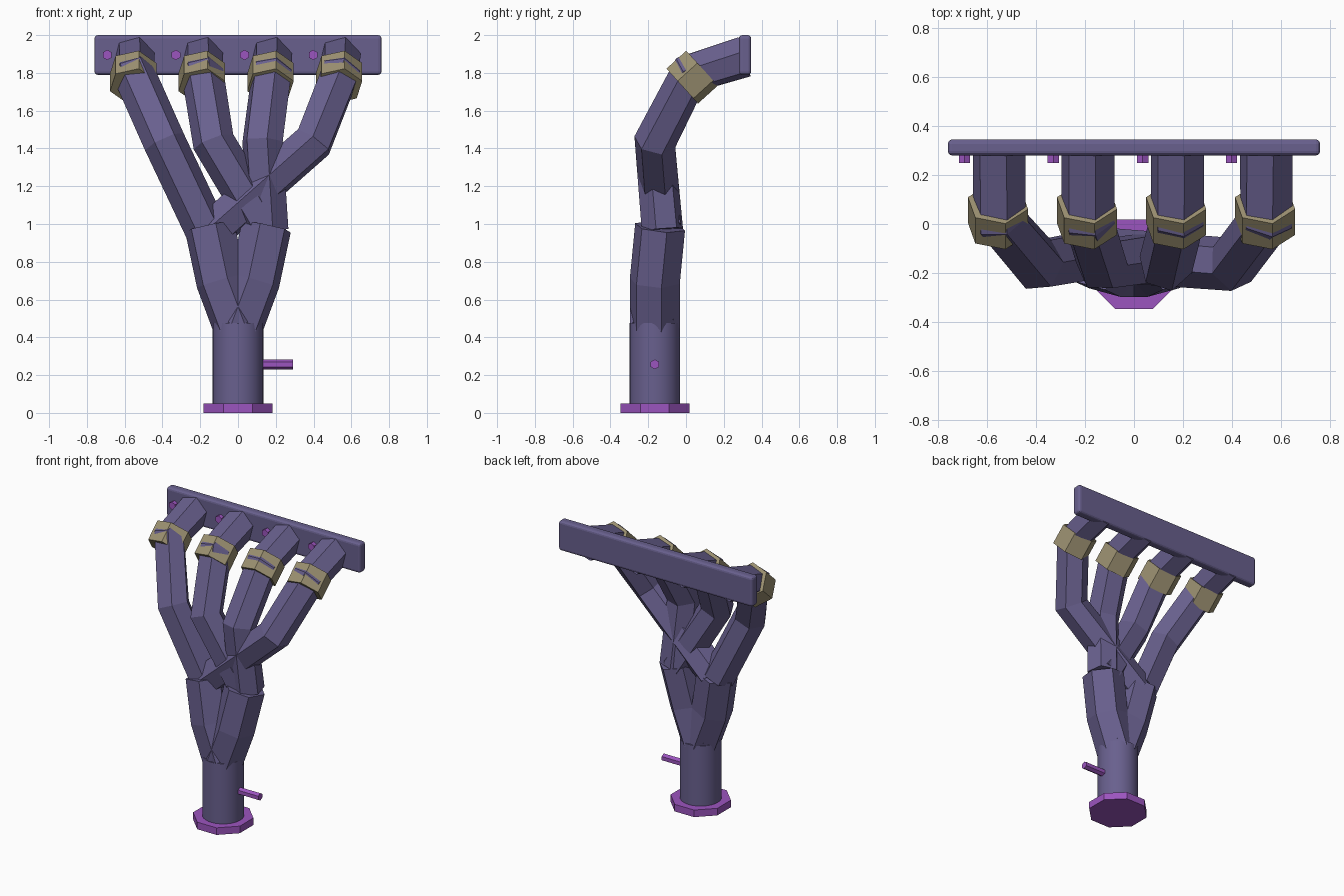
import bpy, bmesh, math
from mathutils import Vector, Matrix

cube = bpy.data.objects.get("Cube")
if cube:
    bpy.data.objects.remove(cube, do_unlink=True)


def material(name, rgb):
    m = bpy.data.materials.new(name)
    m.use_nodes = True
    m.diffuse_color = (*rgb, 1)
    m.node_tree.nodes["Principled BSDF"].inputs["Base Color"].default_value = (*rgb, 1)
    return m


STEEL = material("violet grey steel", (0.14, 0.117, 0.27))
BRASS = material("dull brass", (0.34, 0.29, 0.17))
PURPLE = material("bright purple", (0.33, 0.09, 0.52))


def add_object(name, bm, mat):
    bmesh.ops.recalc_face_normals(bm, faces=bm.faces)
    mesh = bpy.data.meshes.new(name)
    bm.to_mesh(mesh)
    bm.free()
    mesh.materials.append(mat)
    obj = bpy.data.objects.new(name, mesh)
    bpy.context.collection.objects.link(obj)
    return obj


def tube(name, path, radius, mat, sides=6, twist=0.0):
    """Sweep a regular polygon along a path, turning its frame with each bend."""
    pts = [Vector(p) for p in path]
    dirs = [(b - a).normalized() for a, b in zip(pts, pts[1:])]
    tangents = [dirs[0]] + [(a + b).normalized() for a, b in zip(dirs, dirs[1:])] + [dirs[-1]]
    t = tangents[0]
    up = Vector((0, 0, 1)) if abs(t.z) < 0.9 else Vector((0, -1, 0))
    normal = (up - t * up.dot(t)).normalized()
    normal = Matrix.Rotation(math.radians(twist), 3, t) @ normal
    bm = bmesh.new()
    rings = []
    for i, (p, t) in enumerate(zip(pts, tangents)):
        if i:
            normal = tangents[i - 1].rotation_difference(t) @ normal
        rings.append([bm.verts.new(p + Matrix.Rotation(math.tau * k / sides, 3, t) @ normal * radius)
                      for k in range(sides)])
    for a, b in zip(rings, rings[1:]):
        for k in range(sides):
            j = (k + 1) % sides
            bm.faces.new((a[k], a[j], b[j], b[k]))
    bm.faces.new(rings[0])
    bm.faces.new(rings[-1])
    return add_object(name, bm, mat)


# Head flange: long plate with softened edges
bm = bmesh.new()
bmesh.ops.create_cube(bm, size=1)
bmesh.ops.scale(bm, vec=(1.52, 0.065, 0.21), verts=bm.verts)
bmesh.ops.translate(bm, vec=(0, 0.3125, 1.895), verts=bm.verts)
bmesh.ops.bevel(bm, geom=bm.edges[:], offset=0.018, segments=3, affect='EDGES', profile=0.5)
add_object("head_flange", bm, STEEL)

# Four runners; the outer pair joins on one side, the inner pair on the other
ports = (-0.55, -0.187, 0.177, 0.54)
bends = (-0.39, -0.13, 0.13, 0.40)
ends = (-0.17, 0.15, 0.16, -0.13)
for n, (port, bend, end) in enumerate(zip(ports, bends, ends), 1):
    tube(f"runner_{n}", [(port, 0.31, 1.885), (port, 0.02, 1.795),
                         (bend, -0.165, 1.435), (end, -0.125, 0.97)], 0.112, STEEL, twist=-15)
    # Clamp collar around the elbow
    tube(f"collar_{n}", [(port - 0.005, 0.085, 1.825), (port - 0.005, -0.02, 1.73)],
         0.128, BRASS, twist=-13.5)
    # Flange bolt beside each port
    tube(f"flange_bolt_{n}", [(port - 0.142, 0.29, 1.895), (port - 0.142, 0.25, 1.895)],
         0.027, PURPLE)

# Two secondary pipes merging into the outlet
for side, label in ((-1, "right"), (1, "left")):
    tube(f"secondary_pipe_{label}", [(side * 0.15, -0.137, 0.985), (side * 0.09, -0.165, 0.70),
                                     (0, -0.165, 0.46)], 0.137, STEEL, twist=15 * side)

# Outlet pipe
outlet = tube("outlet_pipe", [(0, -0.165, 0.475), (0, -0.165, 0.03)], 0.134, STEEL, sides=32)
bpy.ops.object.select_all(action='DESELECT')
outlet.select_set(True)
bpy.context.view_layer.objects.active = outlet
bpy.ops.object.shade_smooth_by_angle(angle=math.radians(30))

# Octagonal outlet flange and sensor stub
tube("outlet_flange", [(0, -0.165, 0.05), (0, -0.165, 0)], 0.198, PURPLE, sides=8, twist=22.5)
tube("sensor_stub", [(0.12, -0.165, 0.257), (0.29, -0.165, 0.257)], 0.026, PURPLE)
